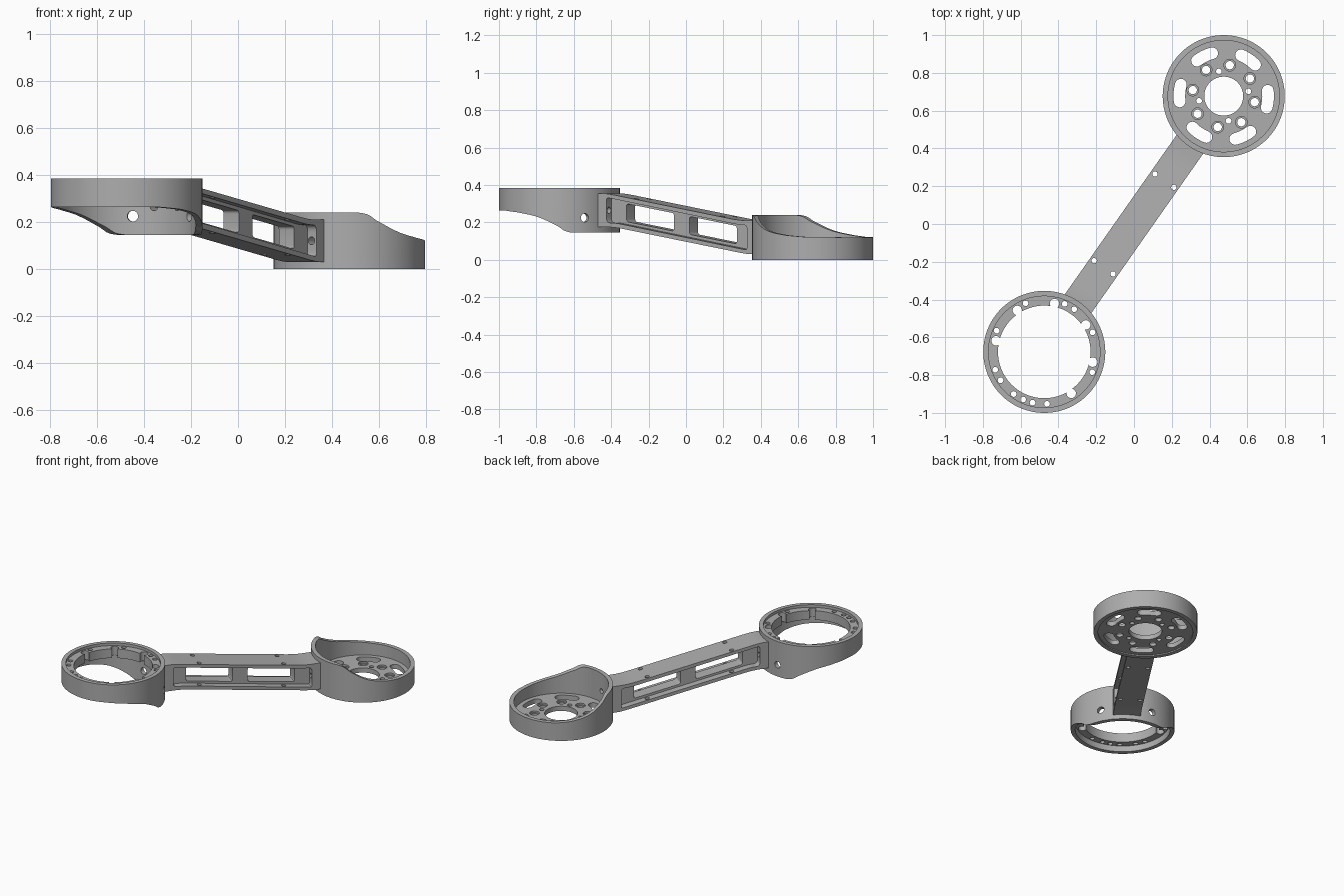
import bpy, bmesh, math
from math import sin, cos, pi, radians
from mathutils import Matrix

if "Cube" in bpy.data.objects:
    bpy.data.objects.remove(bpy.data.objects["Cube"])

# Everything is laid out along the arm (local x) and turned into place at the end
CX, CY, H = 0.475, 0.677, 0.385
D = math.hypot(CX, CY)
ROT = math.atan2(CY, CX)
R, RI = 0.323, 0.295

metal = bpy.data.materials.new("grey_metal")
metal.diffuse_color = (0.42, 0.42, 0.42, 1)
metal.use_nodes = True
metal.node_tree.nodes["Principled BSDF"].inputs["Base Color"].default_value = metal.diffuse_color


def finish(bm, name):
    bmesh.ops.recalc_face_normals(bm, faces=bm.faces)
    me = bpy.data.meshes.new(name)
    bm.to_mesh(me)
    bm.free()
    me.materials.append(metal)
    ob = bpy.data.objects.new(name, me)
    bpy.context.collection.objects.link(ob)
    return ob


def prism(pts, lo, hi, axis="z", mat=None):
    """Outline extruded along an axis."""
    return (pts, lo, hi, axis, mat or Matrix())


def solid(name, prisms):
    bm = bmesh.new()
    for pts, lo, hi, axis, mat in prisms:
        def put(p, h):
            co = {"z": (p[0], p[1], h), "y": (p[0], h, p[1]), "x": (h, p[0], p[1])}[axis]
            return bm.verts.new((mat @ Matrix.Translation(co)).translation)
        a = [put(p, lo) for p in pts]
        b = [put(p, hi) for p in pts]
        bm.faces.new(a)
        bm.faces.new(b[::-1])
        for i in range(len(a)):
            j = (i + 1) % len(a)
            bm.faces.new((a[j], a[i], b[i], b[j]))
    return finish(bm, name)


def cut(ob, prisms):
    tool = solid("cutter", prisms)
    mod = ob.modifiers.new("cut", "BOOLEAN")
    mod.object, mod.operation, mod.solver = tool, "DIFFERENCE", "EXACT"
    bpy.context.view_layer.objects.active = ob
    bpy.ops.object.modifier_apply(modifier=mod.name)
    bpy.data.objects.remove(tool)


def circle(x, y, r, n=24):
    return [(x + r * cos(2 * pi * i / n), y + r * sin(2 * pi * i / n)) for i in range(n)]


def polar(cx, rad, deg):
    """Point around a ring centre, angle measured from world x."""
    a = radians(deg) - ROT
    return cx + rad * cos(a), rad * sin(a)


def slot(cx, rad, deg, span, r):
    """Curved slot following a ring."""
    pts = []
    for sgn, base in ((1, -1), (-1, 1)):
        for k in range(7):
            pts.append(polar(cx, rad + sgn * r, deg + span * base * (1 - k / 3)))
        ex, ey = polar(cx, rad, deg - span * base)
        for k in range(1, 8):
            t = radians(deg - span * base) - ROT + k * pi / 8 + (0 if sgn > 0 else pi)
            pts.append((ex + r * cos(t), ey + r * sin(t)))
    return pts


def rounded(pts, r, n=4):
    """Round the corners of an outline with quadratic curves."""
    out = []
    for i, p in enumerate(pts):
        ends = []
        for q in (pts[i - 1], pts[(i + 1) % len(pts)]):
            d = math.dist(p, q)
            k = min(r, d * 0.45) / d
            ends.append((p[0] + (q[0] - p[0]) * k, p[1] + (q[1] - p[1]) * k))
        for j in range(n + 1):
            t = j / n
            out.append(tuple((1 - t) ** 2 * ends[0][c] + 2 * t * (1 - t) * p[c]
                             + t * t * ends[1][c] for c in (0, 1)))
    return out


# Height of the scooped wall by distance from the ring centre towards the arm
SCOOP = [(-0.33, 0.12), (-0.15, 0.122), (-0.05, 0.131), (0.02, 0.142), (0.07, 0.153),
         (0.11, 0.168), (0.14, 0.183), (0.18, 0.206), (0.205, 0.228), (0.22, 0.236),
         (0.24, 0.24), (0.33, 0.24)]


def scoop(w):
    for (a, za), (b, zb) in zip(SCOOP, SCOOP[1:]):
        if w <= b:
            return za + (zb - za) * (w - a) / (b - a)
    return SCOOP[-1][1]


def ring_wall(name, flip):
    bm = bmesh.new()
    n, rows = 128, []
    for i in range(n):
        c, s = cos(2 * pi * i / n), sin(2 * pi * i / n)
        row = []
        for r, top in ((R, 0), (R, 1), (RI, 1), (RI, 0)):
            x, z = D + r * c, scoop(-r * c) if top else 0
            row.append(bm.verts.new((-x, r * s, H - z) if flip else (x, r * s, z)))
        rows.append(row)
    for i in range(n):
        a, b = rows[i], rows[(i + 1) % n]
        for k in range(4):
            m = (k + 1) % 4
            bm.faces.new((a[k], b[k], b[m], a[m]))
    return finish(bm, name)


# Ring walls, scooped away on the side far from the arm
lower_wall = ring_wall("lower_ring_wall", False)
upper_wall = ring_wall("upper_ring_wall", True)
cut(lower_wall, [prism(circle(s * 0.06, 0.12, 0.017), 0.45, 0.6, "x") for s in (-1, 1)])
cut(upper_wall, [prism(circle(s * 0.06, H - 0.12, 0.017), -0.6, -0.45, "x") for s in (-1, 1)]
    + [prism(circle(0, 0.225, 0.023), 0.26, 0.36, "x",
             Matrix.Translation((-D, 0, 0)) @ Matrix.Rotation(radians(s * 30), 4, "Z"))
       for s in (-1, 1)])

# Mounting plate with centre bore, slots and counterbored bolt holes
plate = solid("mounting_plate", [prism(circle(D, 0, RI + 0.008, 128), 0.008, 0.04)])
bolts = [polar(D, 0.167, -11 + 45 * k) for k in range(8)]
cut(plate, [prism(circle(D, 0, 0.103, 64), -0.1, 0.1)]
    + [prism(slot(D, 0.235, -4 + 60 * k, 11, 0.031), -0.1, 0.1) for k in range(6)]
    + [prism(circle(*polar(D, 0.133, 11 + 90 * k), 0.015), -0.1, 0.1) for k in range(4)]
    + [prism(circle(*p, 0.022), -0.1, 0.1) for p in bolts])
cut(plate, [prism(circle(*p, 0.031), 0.028, 0.1) for p in bolts])

# Open ledge in the upper ring with screw holes
ledge = solid("screw_ledge", [prism(circle(-D, 0, RI + 0.008, 128), 0.305, 0.367)])
cut(ledge, [prism(circle(-D, 0, 0.245, 128), 0.2, 0.5)])
cut(ledge, [prism(circle(*polar(-D, 0.262, a), 0.025), 0.2, 0.5)
            for a in (123, 78, 33, -12, -57, 167)]
    + [prism(circle(*polar(-D, 0.276, a), 0.015), 0.2, 0.5)
       for a in (111, 67, 55, 22, -23, 156, 200, 213, 234, 246, 257, 273)])

# Sloping arm
half = [(-0.522, 0.355), (-0.46, 0.355), (0.41, 0.21), (0.522, 0.21)]
outline = half + [(-x, H - z) for x, z in half]
bends = rounded(outline, 0.06)
arm = solid("arm", [prism([outline[0]] + bends[5:15] + outline[3:5] + bends[25:35] + [outline[7]],
                          -0.086, 0.086, "y")])

# Side pockets, windows, flange holes and end holes
ph = [(-0.46, 0.332), (-0.44, 0.330), (0.40, 0.188), (0.46, 0.188)]
pocket = rounded(ph + [(-x, H - z) for x, z in ph], 0.03)
cut(arm, [prism(pocket, min(a, b), max(a, b), "y") for a, b in ((0.04, 0.2), (-0.04, -0.2))])
mid = lambda x: H / 2 - 0.166 * x
windows = [rounded([(a, mid(a) - 0.048), (b, mid(b) - 0.048),
                    (b, mid(b) + 0.048), (a, mid(a) + 0.048)], 0.015)
           for a, b in ((-0.36, -0.05), (0.05, 0.36))]
cut(arm, [prism(w, -0.2, 0.2, "y") for w in windows])
cut(arm, [prism(circle(x, y, 0.014), -0.1, 0.5) for x in (-0.28, 0.28) for y in (-0.061, 0.061)])
cut(arm, [prism(circle(y, z, 0.017), x - 0.07, x + 0.07, "x")
          for x, z in ((0.5, 0.12), (-0.5, H - 0.12)) for y in (-0.06, 0.06)])

# Turn into place and shade
bpy.ops.object.select_all(action="DESELECT")
for ob in (lower_wall, upper_wall, plate, ledge, arm):
    ob.rotation_euler.z = ROT
    ob.select_set(True)
bpy.context.view_layer.objects.active = arm
bpy.ops.object.shade_smooth_by_angle(angle=radians(30))
